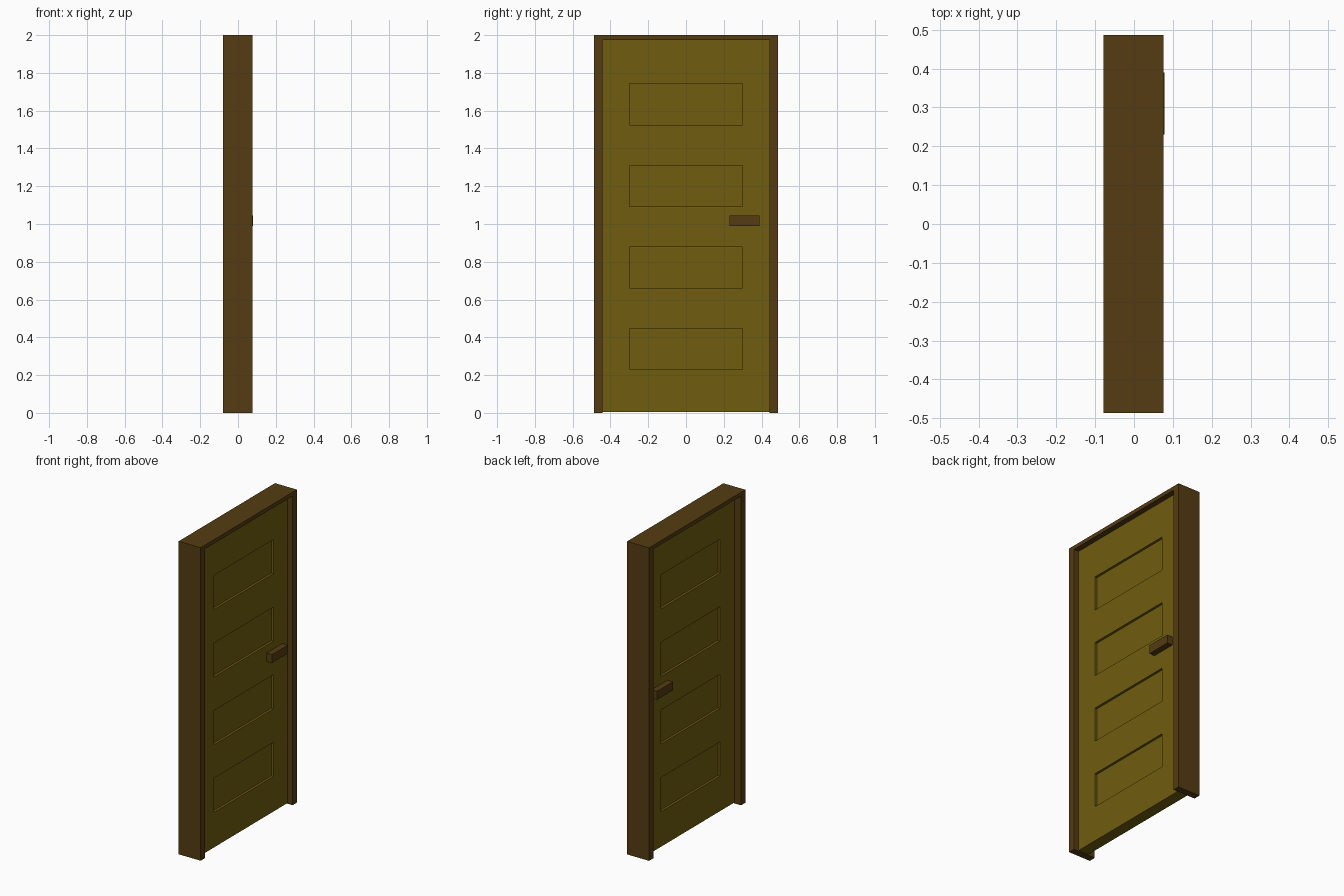
import bpy, bmesh
from mathutils import Vector

if "Cube" in bpy.data.objects:
    bpy.data.objects.remove(bpy.data.objects["Cube"])


def material(name, color):
    m = bpy.data.materials.new(name)
    m.diffuse_color = (*color, 1)
    m.use_nodes = True
    m.node_tree.nodes["Principled BSDF"].inputs["Base Color"].default_value = m.diffuse_color
    return m


def finish(bm, name, mat):
    bmesh.ops.recalc_face_normals(bm, faces=bm.faces)
    me = bpy.data.meshes.new(name)
    bm.to_mesh(me)
    bm.free()
    me.materials.append(mat)
    ob = bpy.data.objects.new(name, me)
    bpy.context.collection.objects.link(ob)
    return ob


def box_bm(lo, hi):
    bm = bmesh.new()
    bmesh.ops.create_cube(bm, size=1)
    lo, hi = Vector(lo), Vector(hi)
    for v in bm.verts:
        v.co = (lo + hi) / 2 + v.co * (hi - lo)
    return bm


brown = material("frame_brown", (0.09, 0.045, 0.006))
olive = material("door_olive", (0.16, 0.11, 0.005))

# Door frame: inverted U outline extruded through the wall depth
W, IN, TOP = 0.486, 0.443, 1.975
outline = [(-W, 0), (-W, 2), (W, 2), (W, 0), (IN, 0), (IN, TOP), (-IN, TOP), (-IN, 0)]
bm = bmesh.new()
face = bm.faces.new([bm.verts.new((-0.079, y, z)) for y, z in outline])
ext = bmesh.ops.extrude_face_region(bm, geom=[face], use_keep_orig=True)
bmesh.ops.translate(bm, vec=(0.155, 0, 0),
                    verts=[g for g in ext["geom"] if isinstance(g, bmesh.types.BMVert)])
finish(bm, "door_frame", brown)

# Door leaf: slab cut into a grid, with four sunken panels on both sides
X0, X1, BOTTOM = -0.031, 0.041, 0.005
PANEL_Y, PANEL_H, DEPTH = 0.299, 0.218, 0.015
panel_z = [0.229 + 0.432 * i for i in range(4)]
bm = box_bm((X0, -IN, BOTTOM), (X1, IN, TOP))
cuts = [((0, y, 0), (0, 1, 0)) for y in (-PANEL_Y, PANEL_Y)]
cuts += [((0, 0, z + d), (0, 0, 1)) for z in panel_z for d in (0, PANEL_H)]
for co, no in cuts:
    bmesh.ops.bisect_plane(bm, geom=bm.verts[:] + bm.edges[:] + bm.faces[:],
                           plane_co=co, plane_no=no)
bm.normal_update()
panels = []
for f in bm.faces:
    c = f.calc_center_median()
    if abs(f.normal.x) > 0.9 and abs(c.y) < PANEL_Y and any(z < c.z < z + PANEL_H for z in panel_z):
        panels.append(f)
for f in bmesh.ops.extrude_discrete_faces(bm, faces=panels)["faces"]:
    side = 1 if f.calc_center_median().x > 0 else -1
    for v in f.verts:
        v.co.x -= side * DEPTH
finish(bm, "door_leaf", olive)

# Handle bars, one on each side of the leaf
for name, x0, x1 in (("handle_outer", X1, 0.079), ("handle_inner", -0.069, X0)):
    finish(box_bm((x0, 0.23, 0.99), (x1, 0.39, 1.044)), name, brown)
